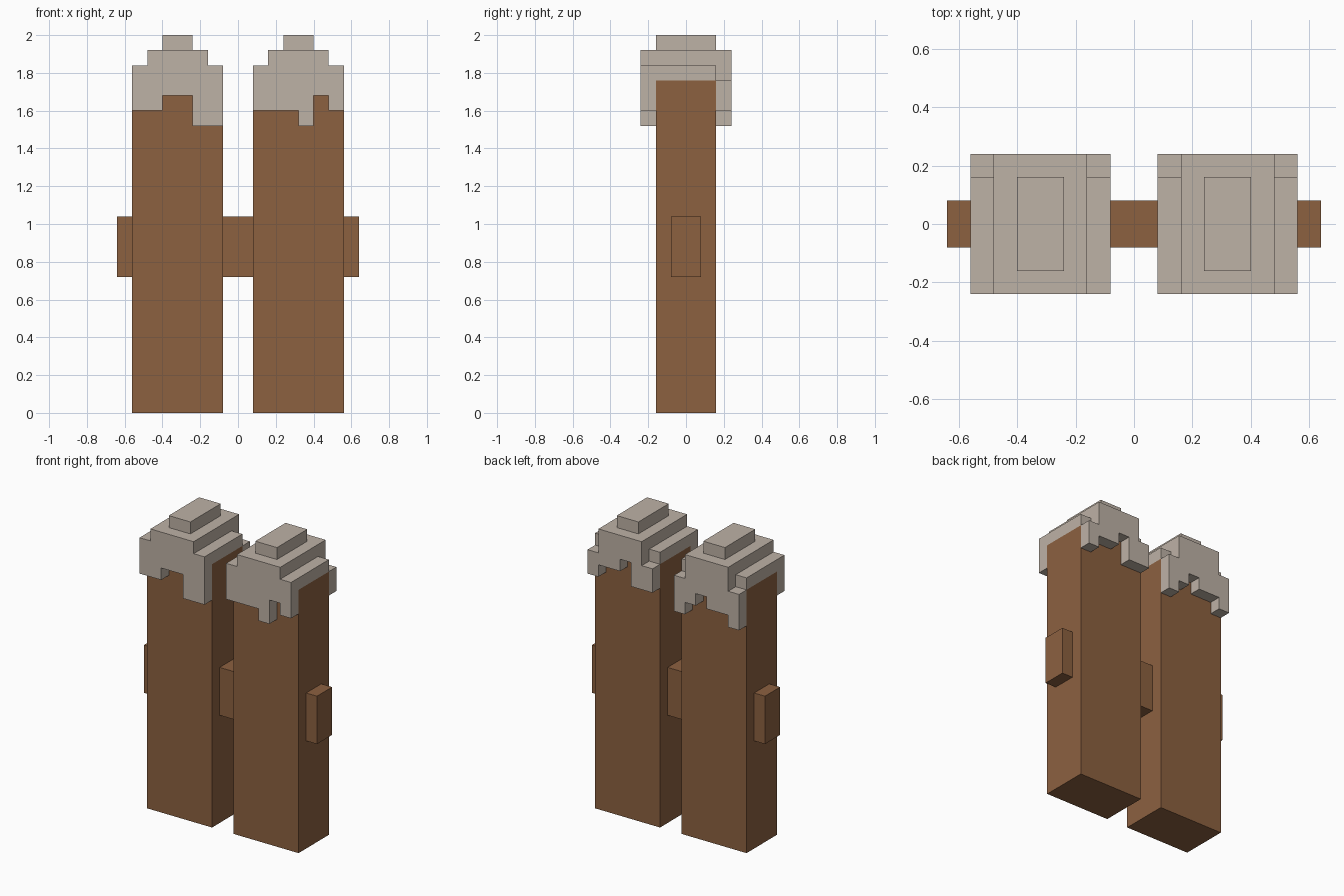
import bpy
import bmesh
from mathutils import Vector

if "Cube" in bpy.data.objects:
    bpy.data.objects.remove(bpy.data.objects["Cube"])

U = 0.08  # block unit


def material(name, color):
    m = bpy.data.materials.new(name)
    m.diffuse_color = (*color, 1.0)
    m.use_nodes = True
    m.node_tree.nodes["Principled BSDF"].inputs["Base Color"].default_value = m.diffuse_color
    return m


WOOD = material("brown wood", (0.263, 0.119, 0.051))
SNOW = material("pale snow", (0.515, 0.445, 0.381))


def finish(bm, name, mat):
    bmesh.ops.recalc_face_normals(bm, faces=bm.faces[:])
    mesh = bpy.data.meshes.new(name)
    bm.to_mesh(mesh)
    bm.free()
    mesh.materials.append(mat)
    obj = bpy.data.objects.new(name, mesh)
    bpy.context.collection.objects.link(obj)
    return obj


def box(name, lo, hi, mat):
    """Box between two corners given in block units."""
    bm = bmesh.new()
    bmesh.ops.create_cube(bm, size=1.0)
    for v in bm.verts:
        v.co = Vector([(a + (b - a) * (c + 0.5)) * U for a, b, c in zip(lo, hi, v.co)])
    return finish(bm, name, mat)


def snow_cap(name, x0, front, back):
    """Stepped cap; front and back list the lower end of each hanging column."""
    cells = set()

    def fill(xs, ys, zs):
        cells.update((x, y, z) for x in range(*xs) for y in range(*ys) for z in range(*zs))

    fill((0, 6), (-2, 2), (22, 23))   # layer resting on the post
    fill((1, 5), (-3, 3), (23, 24))   # middle step
    fill((2, 4), (-2, 2), (24, 25))   # top block
    for i in range(6):
        fill((i, i + 1), (-3, -2), (front[i], 23))
        fill((i, i + 1), (2, 3), (back[i], 22 if i in (0, 5) else 23))

    # Skin the outside of the filled blocks
    bm = bmesh.new()
    verts = {}

    def vert(p):
        if p not in verts:
            verts[p] = bm.verts.new(((p[0] + x0) * U, p[1] * U, p[2] * U))
        return verts[p]

    for c in cells:
        for axis in range(3):
            for side in (0, 1):
                n = list(c)
                n[axis] += 2 * side - 1
                if tuple(n) in cells:
                    continue
                a, b = (axis + 1) % 3, (axis + 2) % 3
                loop = []
                for da, db in ((0, 0), (1, 0), (1, 1), (0, 1)):
                    p = list(c)
                    p[axis] += side
                    p[a] += da
                    p[b] += db
                    loop.append(vert(tuple(p)))
                bm.faces.new(loop if side else loop[::-1])
    bmesh.ops.dissolve_limit(bm, angle_limit=0.01, verts=bm.verts[:], edges=bm.edges[:])
    return finish(bm, name, SNOW)


# Two tall posts
box("left_post", (-7, -2, 0), (-1, 2, 22), WOOD)
box("right_post", (1, -2, 0), (7, 2, 22), WOOD)

# Cross rail running through both posts
box("cross_rail", (-8, -1, 9), (8, 1, 13), WOOD)

# Snow on top of each post
snow_cap("left_snow_cap", -7, (20, 20, 21, 21, 19, 19), (19, 20, 20, 21, 20, 19))
snow_cap("right_snow_cap", 1, (20, 20, 20, 19, 21, 20), (20, 20, 22, 21, 21, 20))
